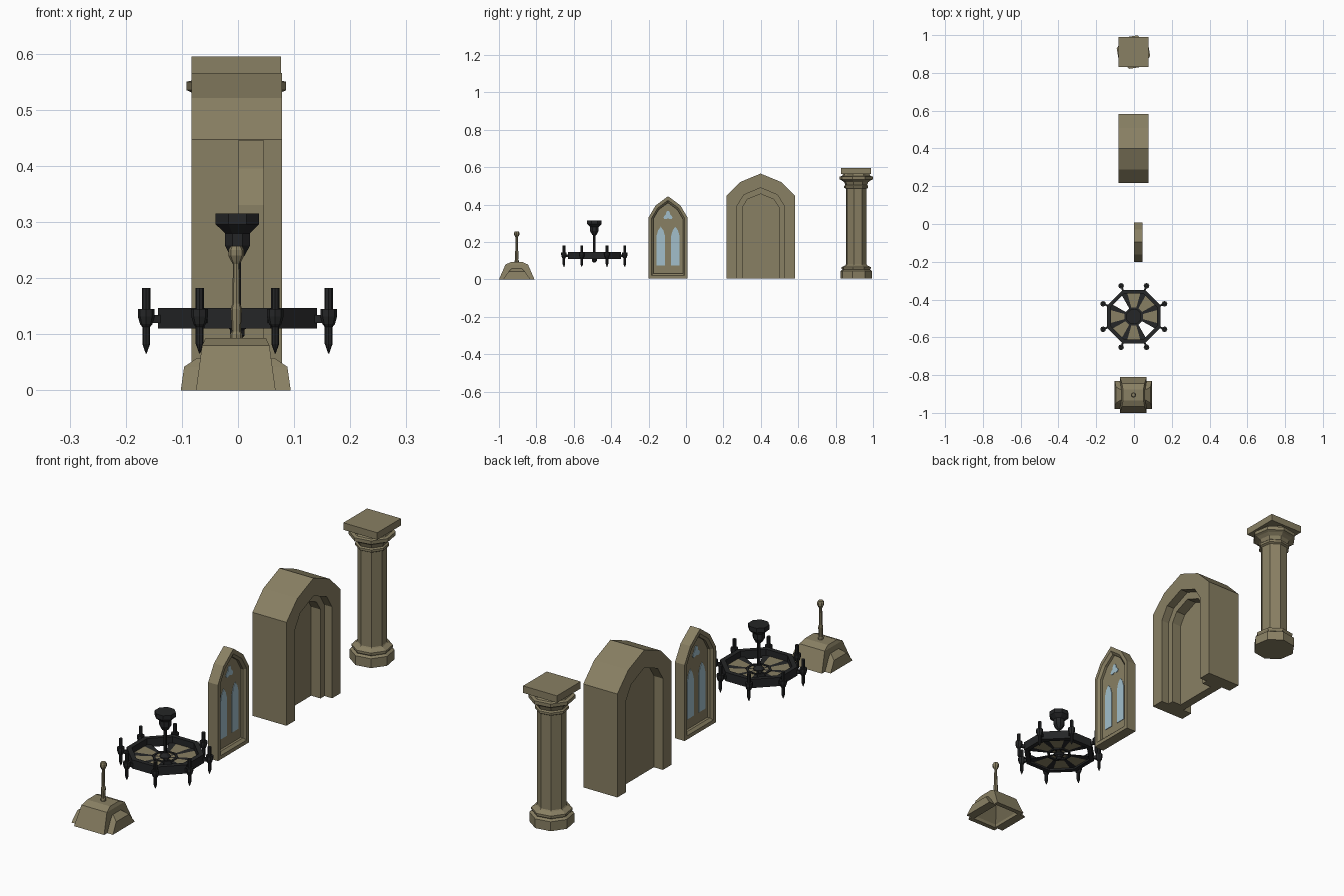
import bpy, bmesh, math
from mathutils import Matrix

if "Cube" in bpy.data.objects:
    bpy.data.objects.remove(bpy.data.objects["Cube"])


def material(name, rgb):
    m = bpy.data.materials.new(name)
    m.diffuse_color = (*rgb, 1)
    m.use_nodes = True
    m.node_tree.nodes["Principled BSDF"].inputs["Base Color"].default_value = m.diffuse_color
    return m


STONE = material("sandstone", (0.25, 0.215, 0.125))
IRON = material("black_iron", (0.018, 0.019, 0.02))
GLASS = material("pale_blue_glass", (0.36, 0.52, 0.60))


def finish(name, bm, mat):
    bmesh.ops.recalc_face_normals(bm, faces=bm.faces)
    me = bpy.data.meshes.new(name)
    bm.to_mesh(me)
    bm.free()
    me.materials.append(mat)
    ob = bpy.data.objects.new(name, me)
    bpy.context.collection.objects.link(ob)
    return ob


def loft(name, sections, mat, around=True, loop=False):
    """Skin equal-length point rows. around: rows are closed; loop: last row joins first."""
    bm = bmesh.new()
    rows = [[bm.verts.new(p) for p in s] for s in sections]
    n, m = len(rows[0]), len(rows)
    for i in range(m if loop else m - 1):
        a, b = rows[i], rows[(i + 1) % m]
        for j in range(n if around else n - 1):
            k = (j + 1) % n
            bm.faces.new((a[j], a[k], b[k], b[j]))
    if around and not loop:
        bm.faces.new(rows[0])
        bm.faces.new(rows[-1])
    if loop and not around:
        bm.faces.new([r[0] for r in rows])
        bm.faces.new([r[-1] for r in rows])
    return finish(name, bm, mat)


def lathe(name, profile, loc, mat, sides=8, turn=0.0, loop=False):
    rows = []
    for r, z in profile:
        rows.append([(loc[0] + r * math.cos(turn + math.tau * i / sides),
                      loc[1] + r * math.sin(turn + math.tau * i / sides), z)
                     for i in range(sides)])
    return loft(name, rows, mat, True, loop)


def arch(x, yc, hw, z0, spring, top, fy=0.62, fz=0.6):
    """Pointed arch outline in the plane at x."""
    zm = spring + (top - spring) * fz
    return [(x, yc + y, z) for y, z in
            ((-hw, z0), (-hw, spring), (-hw * fy, zm), (0, top),
             (hw * fy, zm), (hw, spring), (hw, z0))]


def box(name, lo, hi, mat):
    rows = [[(lo[0], lo[1], z), (hi[0], lo[1], z), (hi[0], hi[1], z), (lo[0], hi[1], z)]
            for z in (lo[2], hi[2])]
    return loft(name, rows, mat)


# ---- column: octagonal shaft, moulded base and capital, square slab
CX, CY = -0.003, 0.91
lathe("column_shaft",
      [(0.087, 0.005), (0.087, 0.045), (0.076, 0.052), (0.08, 0.058), (0.08, 0.066),
       (0.060, 0.076), (0.057, 0.08), (0.057, 0.485), (0.066, 0.49), (0.066, 0.50),
       (0.060, 0.505), (0.066, 0.52), (0.080, 0.53), (0.091, 0.535), (0.091, 0.55),
       (0.078, 0.553), (0.070, 0.568)],
      (CX, CY), STONE, turn=math.radians(-13))
box("column_slab", (CX - 0.08, CY - 0.08, 0.565), (CX + 0.08, CY + 0.08, 0.595), STONE)

# ---- doorway: thick stepped arch with a recessed panel
DY = 0.399


def outer(x):
    return arch(x, DY, 0.183, 0.005, 0.447, 0.566, 0.6, 0.62)


def open1(x):
    return arch(x, DY, 0.125, 0.005, 0.395, 0.490, 0.72, 0.6)


def open2(x):
    return arch(x, DY, 0.098, 0.005, 0.385, 0.457, 0.72, 0.6)


loft("door_arch",
     [outer(-0.083), outer(0.078), open1(0.078), open1(0.042), open2(0.042),
      open2(-0.02), open1(-0.02), open1(-0.083)], STONE, around=False, loop=True)
loft("door_panel", [open1(-0.04), open1(-0.002)], STONE)

# ---- window: chamfered frame, thin tracery panel, glass plates
WY, WX = -0.096, 0.023


def frame(x, inset):
    return arch(x, WY, 0.105 - inset, 0.005 + inset, 0.33 - inset * 0.25,
                0.445 - inset * 1.35, 0.63, 0.57)


loft("window_frame",
     [frame(0, 0), frame(0.046, 0), frame(0.046, 0.016), frame(0.036, 0.026),
      frame(0.010, 0.026), frame(0, 0.016)], STONE, loop=True)
loft("window_tracery", [frame(WX - 0.002, 0.024), frame(WX + 0.002, 0.024)], STONE)
for side, name in ((-1, "left_pane"), (1, "right_pane")):
    loft(name, [arch(x, WY + side * 0.039, 0.022, 0.075, 0.235, 0.282)
                for x in (WX - 0.0045, WX + 0.0045)], GLASS)
# small trefoil light, drawn with a lobed outline
lobes = []
for i in range(18):
    a = math.tau * i / 18
    r = 0.020 + 0.007 * math.cos(3 * (a - math.pi / 2))
    lobes.append((r * math.cos(a), r * math.sin(a)))
loft("top_pane", [[(x, WY + u, 0.340 + v) for u, v in lobes]
                  for x in (WX - 0.0045, WX + 0.0045)], GLASS)

# ---- chandelier: octagonal ring, hanger, spokes and eight candle holders
HX, HY = -0.001, -0.49
T = math.radians(22.5)
lathe("chandelier_ring", [(0.153, 0.11), (0.153, 0.147), (0.132, 0.147), (0.132, 0.11)],
      (HX, HY), IRON, turn=T, loop=True)
lathe("chandelier_hanger",
      [(0.006, 0.09), (0.014, 0.098), (0.014, 0.108), (0.022, 0.115), (0.022, 0.125),
       (0.007, 0.14), (0.007, 0.235), (0.014, 0.24), (0.024, 0.258), (0.024, 0.28),
       (0.042, 0.296), (0.042, 0.315)], (HX, HY), IRON, turn=T)
lathe("hub_ring", [(0.052, 0.112), (0.052, 0.124), (0.042, 0.124), (0.042, 0.112)],
      (HX, HY), IRON, turn=T, loop=True)


def wedge(name, a, half, r, z, mat):
    rows = [[(HX, HY, h)] + [(HX + r * math.cos(b), HY + r * math.sin(b), h)
                             for b in (a - half, a + half)] for h in (z, z + 0.003)]
    loft(name, rows, mat)


for i in range(8):
    a = T + math.tau * i / 8
    x, y = HX + 0.176 * math.cos(a), HY + 0.176 * math.sin(a)
    # candle holder with pointed drop
    lathe(f"candle_holder_{i}",
          [(0.001, 0.066), (0.007, 0.083), (0.007, 0.113), (0.011, 0.118), (0.015, 0.132),
           (0.015, 0.145), (0.0075, 0.145), (0.0075, 0.182)], (x, y), IRON, sides=8)
    # short bracket from ring to holder
    arm = box(f"holder_arm_{i}", (0.14, -0.005, 0.12), (0.176, 0.005, 0.134), IRON)
    arm.data.transform(Matrix.Translation((HX, HY, 0)) @ Matrix.Rotation(a, 4, 'Z'))
    # flat wedge spokes
    wedge(f"spoke_{i}", a, 0.12, 0.136, 0.118, IRON)
    if i not in (2, 6):
        wedge(f"spoke_web_{i}", a + T, T - 0.12, 0.128, 0.118, STONE)

# ---- vault block: two crossing tapered bodies, hollow below, with a finial
VX, VY = -0.004, -0.905


def frusta(name, levels):
    return loft(name, [[(VX + sx * hx, VY + sy * hy, z)
                        for sx, sy in ((-1, -1), (1, -1), (1, 1), (-1, 1))]
                       for hx, hy, z in levels], STONE)


vault = frusta("vault_block", [(0.071, 0.095, 0.0), (0.060, 0.060, 0.08), (0.054, 0.030, 0.093)])
cross = frusta("vault_cross", [(0.098, 0.074, 0.0), (0.092, 0.043, 0.042), (0.068, 0.028, 0.058)])
hollow = frusta("vault_hollow", [(0.060, 0.078, -0.01), (0.057, 0.070, 0.012), (0.012, 0.012, 0.072)])
for op, tool in (("UNION", cross), ("DIFFERENCE", hollow)):
    mod = vault.modifiers.new(op.lower(), "BOOLEAN")
    mod.operation, mod.object, mod.solver = op, tool, "EXACT"
deps = bpy.context.evaluated_depsgraph_get()
baked = bpy.data.meshes.new_from_object(vault.evaluated_get(deps))
vault.modifiers.clear()
vault.data = baked
for tool in (cross, hollow):
    bpy.data.objects.remove(tool)

lathe("vault_finial",
      [(0.011, 0.085), (0.011, 0.10), (0.008, 0.105), (0.010, 0.145), (0.007, 0.155),
       (0.006, 0.225), (0.009, 0.23), (0.014, 0.24), (0.014, 0.25), (0.010, 0.257)],
      (VX + 0.001, VY), STONE, sides=8)
